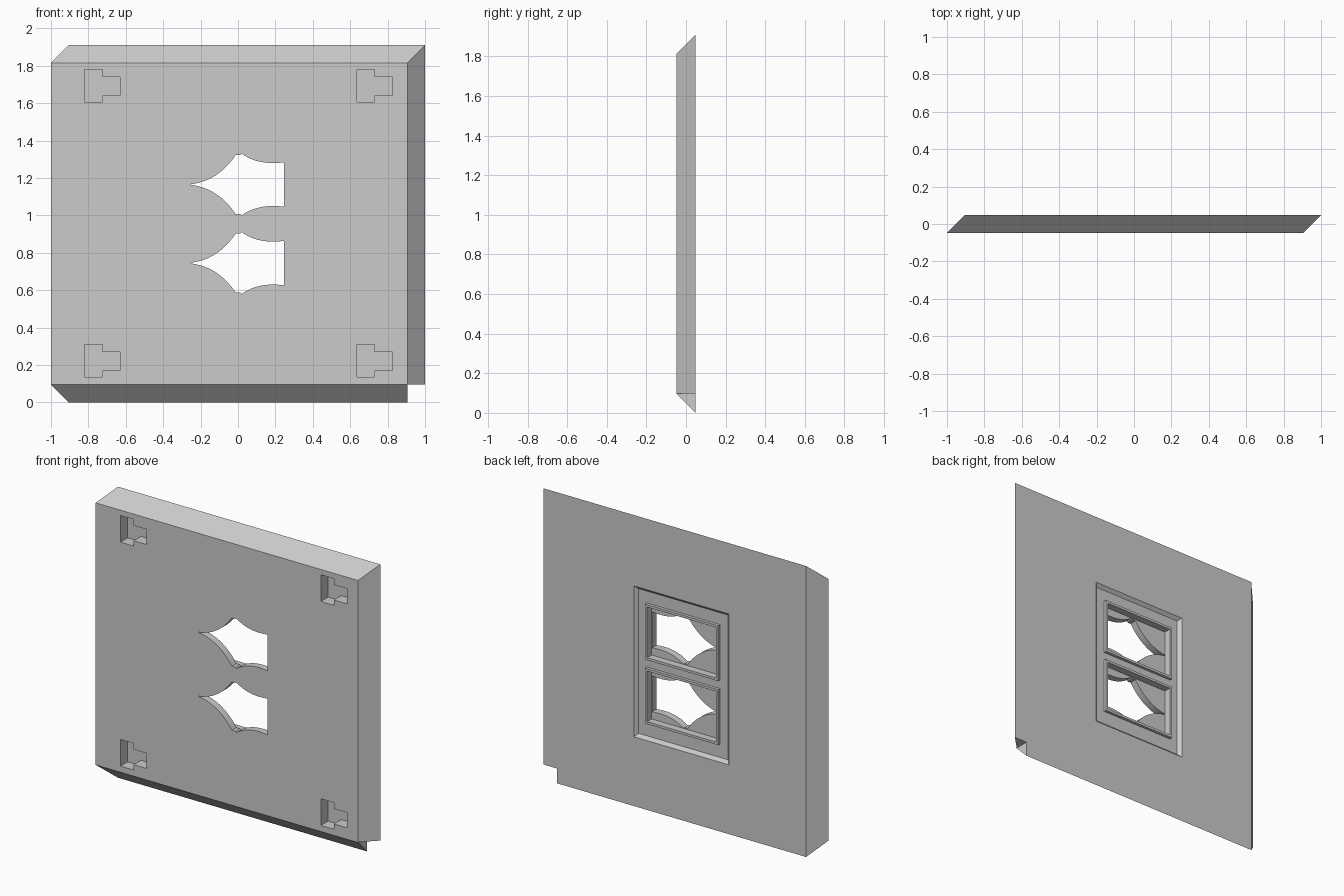
import bpy
import bmesh
import math

cube = bpy.data.objects.get("Cube")
if cube:
    bpy.data.objects.remove(cube, do_unlink=True)

grey = bpy.data.materials.new("plain_grey")
grey.use_nodes = True
colour = (0.6, 0.6, 0.6, 1)
grey.diffuse_color = colour
grey.node_tree.nodes["Principled BSDF"].inputs["Base Color"].default_value = colour

FRONT, BACK = -0.0475, 0.0475
FLOOR = BACK - 0.02      # floor of the recess behind the windows
CURTAIN = 0.0            # rear surface of the curtain plates


def rect(x0, x1, z0, z1):
    return [(x0, z0), (x1, z0), (x1, z1), (x0, z1)]


def loft(name, near, y0, y1, far=None):
    """Solid between an outline at y0 and a matching outline at y1."""
    bm = bmesh.new()
    a = [bm.verts.new((x, y0, z)) for x, z in near]
    b = [bm.verts.new((x, y1, z)) for x, z in (far or near)]
    bm.faces.new(a)
    bm.faces.new(b[::-1])
    for i in range(len(a)):
        j = (i + 1) % len(a)
        bm.faces.new((a[j], a[i], b[i], b[j]))
    bmesh.ops.recalc_face_normals(bm, faces=bm.faces)
    mesh = bpy.data.meshes.new(name)
    bm.to_mesh(mesh)
    bm.free()
    mesh.materials.append(grey)
    obj = bpy.data.objects.new(name, mesh)
    bpy.context.collection.objects.link(obj)
    return obj


def activate(obj):
    bpy.ops.object.select_all(action='DESELECT')
    obj.select_set(True)
    bpy.context.view_layer.objects.active = obj


def cut(target, cutter):
    cutter.hide_render = True
    activate(target)
    mod = target.modifiers.new("cut", 'BOOLEAN')
    mod.operation = 'DIFFERENCE'
    mod.solver = 'EXACT'
    mod.object = cutter
    bpy.ops.object.modifier_apply(modifier=mod.name)
    bpy.data.objects.remove(cutter, do_unlink=True)


def arc(p, c, q, steps=14):
    """Quadratic curve from p to q pulled towards c."""
    pts = []
    for i in range(steps + 1):
        t = i / steps
        pts.append(tuple((1 - t) ** 2 * p[k] + 2 * t * (1 - t) * c[k] + t * t * q[k]
                         for k in (0, 1)))
    return pts


# Sheared panel with mitred edges
panel = loft("wall_panel", rect(-1, 0.905, 0.095, 1.815), FRONT, BACK,
             rect(-0.905, 1, 0, 1.91))

# Square notch in the bottom corner
cut(panel, loft("notch", rect(0.905, 1.2, -0.2, 0.097), -0.2, 0.2))

# Four stepped pockets in the front
for dx in (0, 1.455):
    for dz in (0, -1.47):
        shape = [(-0.82, 1.605), (-0.725, 1.605), (-0.725, 1.64), (-0.63, 1.64),
                 (-0.63, 1.74), (-0.725, 1.74), (-0.725, 1.78), (-0.82, 1.78)]
        cut(panel, loft("pocket", [(x + dx, z + dz) for x, z in shape],
                        FRONT - 0.05, FRONT + 0.075))

# Recess with sloped sides in the back
cut(panel, loft("recess", rect(-0.325, 0.325, 0.475, 1.425), FLOOR, BACK + 0.01,
                rect(-0.355, 0.355, 0.445, 1.455)))

# Curtain-shaped opening, upper half mirrored to make the lower half
upper = (arc((-0.25, 0.002), (-0.105, 0.02), (-0.012, 0.158))
         + [(0.012, 0.158)]
         + arc((0.02, 0.165), (0.11, 0.1), (0.247, 0.119)))
opening = upper + [(x, -z) for x, z in reversed(upper)]

for label, zc in (("lower", 0.745), ("upper", 1.165)):
    # Window bay from the back, then the curtain opening right through
    inner = rect(-0.25, 0.25, zc - 0.166, zc + 0.166)
    cut(panel, loft("bay", inner, CURTAIN, 0.1))
    cut(panel, loft("curtain_gap", [(x, zc + z) for x, z in opening], -0.1, 0.1))
    # Raised rim round the bay
    rim = loft(label + "_window_rim",
               rect(-0.266, 0.266, zc - 0.182, zc + 0.182), FLOOR, BACK - 0.001)
    cut(rim, loft("rim_hole", inner, -0.1, 0.1))

activate(panel)
bpy.ops.object.shade_smooth_by_angle(angle=math.radians(25))
